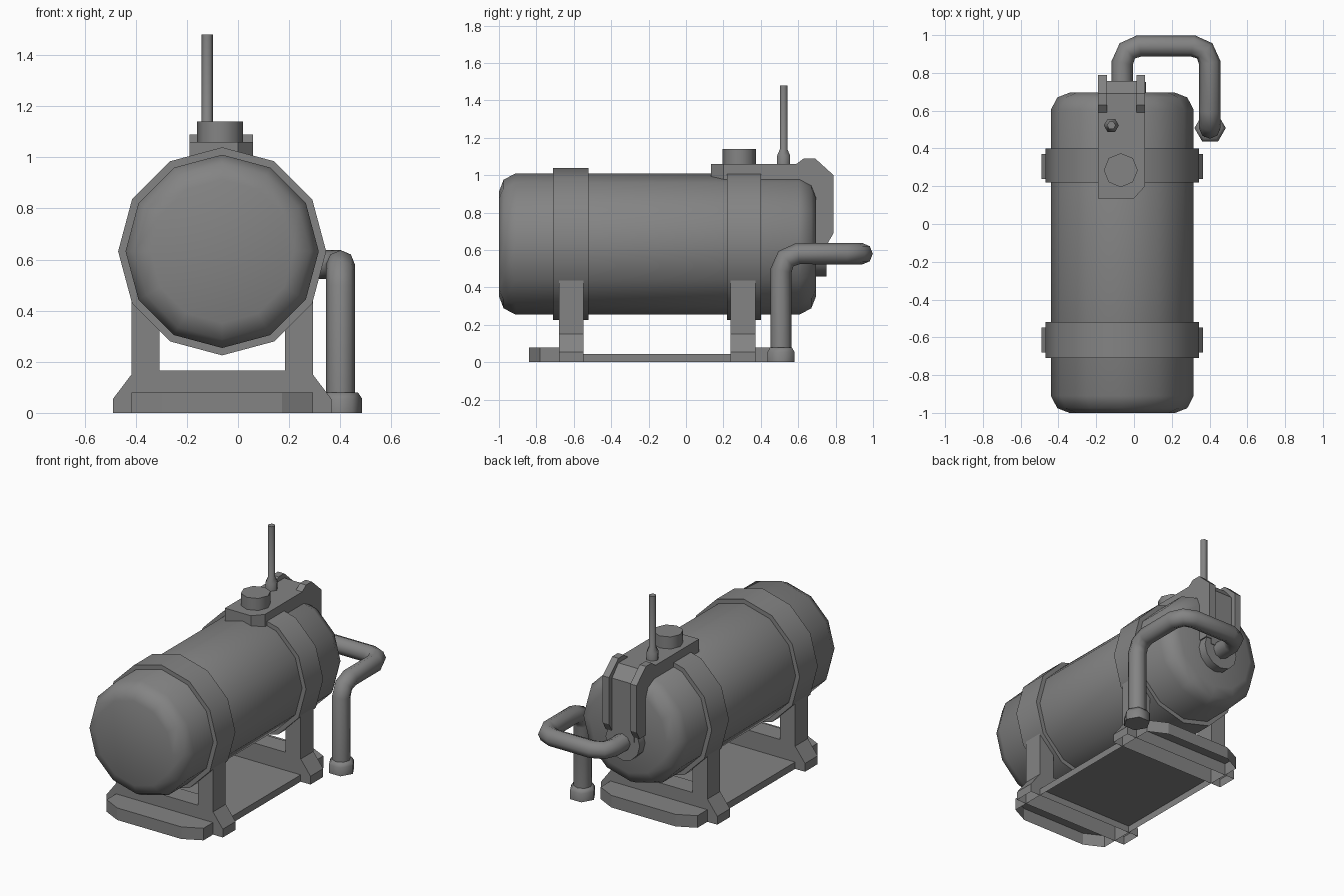
import bpy, bmesh, math
from mathutils import Vector

if "Cube" in bpy.data.objects:
    bpy.data.objects.remove(bpy.data.objects["Cube"])

grey = bpy.data.materials.new("dull_grey")
grey.use_nodes = True
grey.diffuse_color = (0.23, 0.23, 0.23, 1)
grey.node_tree.nodes["Principled BSDF"].inputs["Base Color"].default_value = (0.23, 0.23, 0.23, 1)

CX, CZ = -0.062, 0.632      # tank axis


def finish(name, bm, angle=None, open_bottom=False):
    bmesh.ops.recalc_face_normals(bm, faces=bm.faces)
    if open_bottom:
        under = [f for f in bm.faces if all(v.co.z < 0.001 for v in f.verts)]
        bmesh.ops.delete(bm, geom=under, context='FACES_ONLY')
    mesh = bpy.data.meshes.new(name)
    bm.to_mesh(mesh)
    bm.free()
    mesh.materials.append(grey)
    obj = bpy.data.objects.new(name, mesh)
    bpy.context.collection.objects.link(obj)
    if angle:
        bpy.ops.object.select_all(action='DESELECT')
        obj.select_set(True)
        bpy.context.view_layer.objects.active = obj
        bpy.ops.object.shade_smooth_by_angle(angle=math.radians(angle))


def lathe(name, profile, sides, centre, along_y=False, angle=35):
    """Capped solid of revolution from (radius, distance) pairs."""
    bm = bmesh.new()
    rings = []
    for r, d in profile:
        ring = []
        for i in range(sides):
            a = math.tau * i / sides
            u, v = r * math.cos(a), r * math.sin(a)
            ring.append(bm.verts.new(Vector(centre) + Vector((u, d, v) if along_y else (u, v, d))))
        rings.append(ring)
    for a, b in zip(rings, rings[1:]):
        for i in range(sides):
            j = (i + 1) % sides
            bm.faces.new((a[i], a[j], b[j], b[i]))
    bm.faces.new(rings[0])
    bm.faces.new(rings[-1])
    finish(name, bm, angle)


def prism(name, points, axis, lo, hi, open_bottom=False):
    """Outline in the plane across the axis, extruded from lo to hi."""
    place = {'x': lambda p, d: (d, p[0], p[1]),
             'y': lambda p, d: (p[0], d, p[1]),
             'z': lambda p, d: (p[0], p[1], d)}[axis]
    bm = bmesh.new()
    a = [bm.verts.new(place(p, lo)) for p in points]
    b = [bm.verts.new(place(p, hi)) for p in points]
    bm.faces.new(a)
    bm.faces.new(b)
    for i in range(len(a)):
        j = (i + 1) % len(a)
        bm.faces.new((a[i], a[j], b[j], b[i]))
    finish(name, bm, None, open_bottom)


def mirrored(half):
    """Close a half outline by reflecting it across the tank axis."""
    return [(CX + x, d) for x, d in half] + [(CX - x, d) for x, d in reversed(half)]


def rounded_path(corners, radius):
    """Replace each inner corner by a three point arc."""
    pts = [Vector(corners[0])]
    for p, c, n in zip(corners, corners[1:], corners[2:]):
        c = Vector(c)
        u, v = (Vector(p) - c).normalized(), (Vector(n) - c).normalized()
        k = 1 - math.sqrt(0.5)
        pts += [c + u * radius, c + (u + v) * radius * k, c + v * radius]
    return pts + [Vector(corners[-1])]


# Tank
lathe("tank", [(0.28, -1), (0.344, -0.975), (0.378, -0.91),
               (0.378, 0.605), (0.344, 0.67), (0.28, 0.695)], 12, (CX, 0, CZ), True, 50)

# Straps, leg frames, flared feet and end plates, hollow underneath
for end, strap, leg, tip, sign in (("front", (-0.71, -0.52), (-0.68, -0.547), -0.84, 1),
                                   ("rear", (0.22, 0.40), (0.238, 0.371), 0.535, -1)):
    lathe(end + "_strap", [(0.407, strap[0]), (0.407, strap[1])], 12, (CX, 0, CZ), True)
    half = [(0.355, 0), (0.355, 0.44), (0.34, 0.45), (0.245, 0.38), (0.245, 0.165)]
    prism(end + "_leg_frame", mirrored(half), 'y', *leg, True)
    for side, s in (("left", 1), ("right", -1)):
        flare = [(0.355, 0), (0.427, 0), (0.427, 0.055), (0.355, 0.15)]
        prism(f"{end}_{side}_foot", [(CX + s * x, z) for x, z in flare], 'y', *leg, True)
    inner = leg[0] if sign > 0 else leg[1]
    plan = [(0.355, inner), (0.355, tip + 0.06 * sign), (0.235, tip)]
    prism(end + "_base_plate", mirrored(plan), 'z', 0, 0.08, True)

# Floor tray joining the frames
prism("floor_tray", mirrored([(0.355, -0.547), (0.355, 0.238)]), 'z', 0, 0.045, True)

# Top mount with a cut corner, and the band that folds down the back
prism("top_mount", [(-0.19, 0.135), (0.0, 0.135), (0.058, 0.2), (0.058, 0.62), (-0.19, 0.62)],
      'z', 0.975, 1.06)
prism("back_band", [(0.6, 1.06), (0.69, 1.06), (0.757, 0.985), (0.757, 0.6),
                    (0.68, 0.6), (0.66, 0.9), (0.6, 0.95)], 'x', -0.15, 0.015)
rail = [(0.59, 1.06), (0.63, 1.09), (0.69, 1.09), (0.789, 1.0), (0.789, 0.69),
        (0.757, 0.635), (0.68, 0.635), (0.66, 0.9), (0.59, 0.95)]
for side, x in (("left", 0.012), ("right", -0.19)):
    prism(side + "_rail", rail, 'x', x, x + 0.046)

# Filler cap and antenna
lathe("filler_cap", [(0.09, 1.05), (0.09, 1.14)], 8, (-0.07, 0.285, 0), angle=50)
lathe("antenna", [(0.04, 1.05), (0.04, 1.105), (0.023, 1.14), (0.023, 1.48)],
      6, (-0.12, 0.522, 0), angle=65)

# Outlet flange, bent pipe and end nut
lathe("outlet_flange", [(0.125, 0.67), (0.125, 0.752)], 12, (CX, 0, 0.583), True)
curve = bpy.data.curves.new("pipe_path", 'CURVE')
curve.dimensions = '3D'
curve.bevel_depth = 0.057
curve.bevel_resolution = 2
curve.use_fill_caps = True
path = rounded_path([(CX, 0.7, 0.58), (CX, 0.943, 0.58), (0.401, 0.943, 0.58),
                     (0.401, 0.508, 0.58), (0.401, 0.508, 0.02)], 0.09)
spline = curve.splines.new('POLY')
spline.points.add(len(path) - 1)
for point, co in zip(spline.points, path):
    point.co = (*co, 1)
temp = bpy.data.objects.new("pipe_path", curve)
bpy.context.collection.objects.link(temp)
bm = bmesh.new()
bm.from_mesh(temp.evaluated_get(bpy.context.evaluated_depsgraph_get()).to_mesh())
bmesh.ops.remove_doubles(bm, verts=bm.verts, dist=0.0005)
bpy.data.objects.remove(temp)
finish("outlet_pipe", bm, 50)
lathe("pipe_nut", [(0.083, 0), (0.083, 0.055), (0.066, 0.08)], 6, (0.403, 0.508, 0), angle=65)
